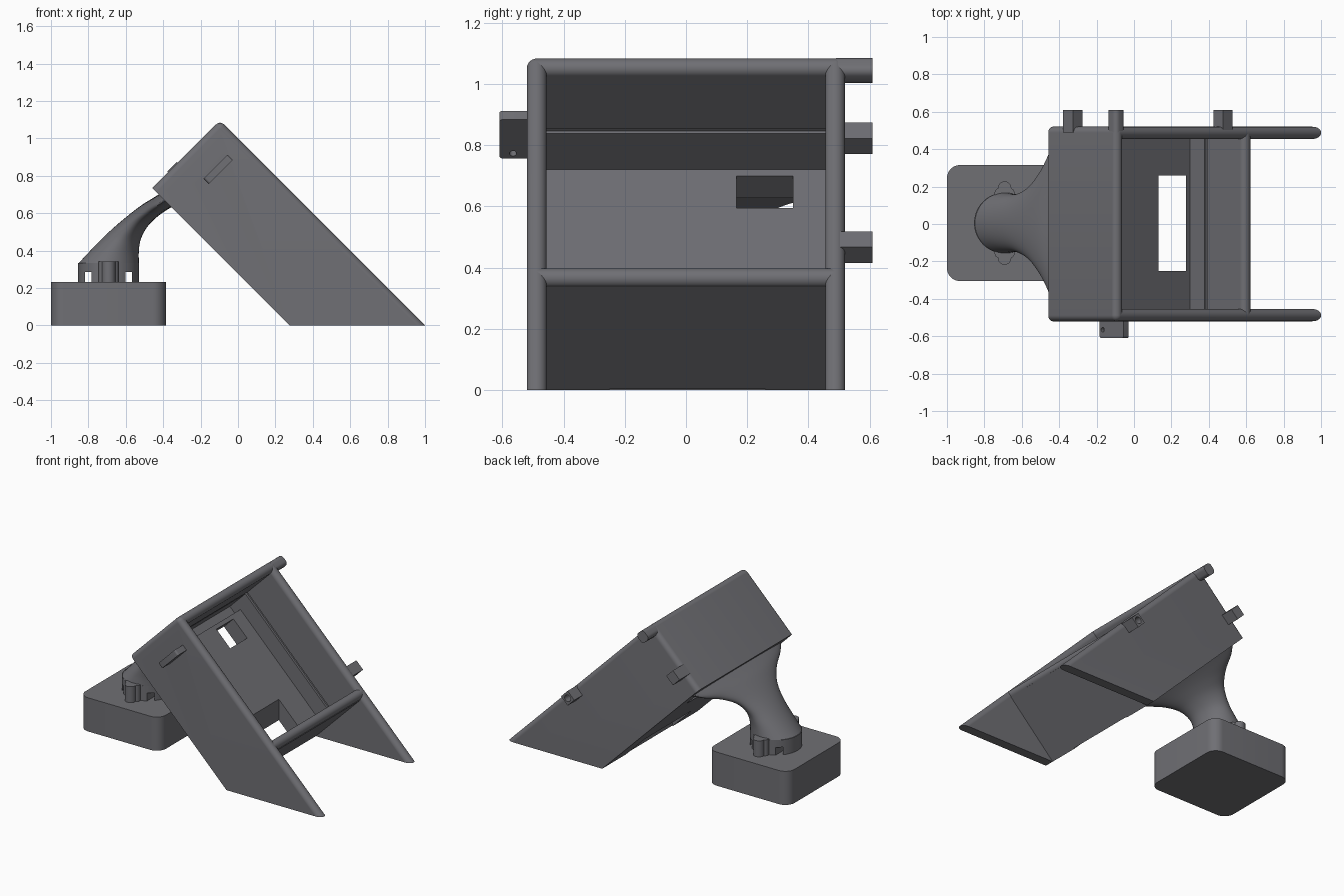
import bpy, bmesh, math
from mathutils import Matrix, Vector

if "Cube" in bpy.data.objects:
    bpy.data.objects.remove(bpy.data.objects["Cube"])

TILT = Matrix.Rotation(math.radians(45), 4, 'Y')   # local (u, y, v) -> world
GREY = bpy.data.materials.new('dark_grey')
GREY.diffuse_color = (.16, .16, .175, 1)
GREY.use_nodes = True
GREY.node_tree.nodes["Principled BSDF"].inputs["Base Color"].default_value = GREY.diffuse_color


def finish(bm, name, mat=None):
    bmesh.ops.recalc_face_normals(bm, faces=bm.faces)
    me = bpy.data.meshes.new(name)
    bm.to_mesh(me)
    bm.free()
    if mat:
        me.transform(mat)
    me.materials.append(GREY)
    ob = bpy.data.objects.new(name, me)
    bpy.context.collection.objects.link(ob)
    return ob


def box(name, lo, hi, mat=None, r=0, axis=2, seg=6):
    """Box between two corners, edges along one axis rounded by r."""
    bm = bmesh.new()
    bmesh.ops.create_cube(bm, size=1)
    for v in bm.verts:
        v.co = Vector([lo[i] + (v.co[i] + .5) * (hi[i] - lo[i]) for i in range(3)])
    if r:
        es = [e for e in bm.edges
              if abs((e.verts[0].co - e.verts[1].co).normalized()[axis]) > .9]
        bmesh.ops.bevel(bm, geom=es, offset=r, segments=seg, profile=.5, affect='EDGES')
    return finish(bm, name, mat)


def rod(name, a, b, r, mat=None, seg=32):
    a, b = Vector(a), Vector(b)
    bm = bmesh.new()
    bmesh.ops.create_cone(bm, cap_ends=True, segments=seg, radius1=r, radius2=r,
                          depth=(b - a).length)
    bm.transform(Matrix.Translation((a + b) / 2)
                 @ (b - a).to_track_quat('Z', 'Y').to_matrix().to_4x4())
    return finish(bm, name, mat)


def cut(ob, cutters):
    """Subtract each cutter; try another solver if one leaves the mesh as it was."""
    bpy.context.view_layer.objects.active = ob
    for c in cutters:
        for solver in ('EXACT', 'MANIFOLD', 'FLOAT'):
            before = sum(p.area for p in ob.data.polygons)
            m = ob.modifiers.new('cut', 'BOOLEAN')
            m.operation, m.solver, m.object = 'DIFFERENCE', solver, c
            bpy.context.view_layer.update()
            bpy.ops.object.modifier_apply(modifier=m.name)
            if abs(sum(p.area for p in ob.data.polygons) - before) > 1e-5:
                break
        bpy.data.objects.remove(c)


def ground():
    return box('ground_cutter', (-3, -3, -3), (3, 3, 0))


# Tilted housing with cavity, panel groove, windows and long side plates
R, V, Y, U0, U1 = .0325, .675, .4875, -.8105, .1585
B, F = .195, .297
housing = box('housing', (-.843, -.52, B), (1.2, .52, V), TILT, r=R)
cut(housing, [
    box('c', (-.778, -.455, F), (.126, .455, 1), TILT),
    box('c', (-.79, -.47, .407), (.138, .47, .428), TILT),
    box('c', (-.778, -.455, .24), (-.721, .455, .35), TILT),
    box('c', (.195, -.455, -1), (2, .455, 2), TILT),
    box('c', (-.693, .165, .1), (-.545, .35, .4), TILT),
    box('c', (.13, -.25, -.5), (.279, .26, .35)),
    rod('c', (-.601, -.7, .516), (-.601, -.4, .516), .043, TILT),
    ground()])

# Rounded front rims
for s, n in ((-1, 'left'), (1, 'right')):
    rim = rod(n + '_side_rim', (U0, s * Y, V), (1.2, s * Y, V), R, TILT)
    cut(rim, [ground()])
    bm = bmesh.new()
    bmesh.ops.create_uvsphere(bm, u_segments=32, v_segments=16, radius=R)
    bm.transform(Matrix.Translation((U0, s * Y, V)))
    finish(bm, n + '_rim_corner', TILT)
for u, n in ((U0, 'top'), (U1, 'bottom')):
    rod(n + '_rim', (u, -Y, V), (u, Y, V), R, TILT)

# Socket tabs on the +y side
for i, (u, v, r) in enumerate(((-.806, .67, .025), (.007, .667, 0), (-.813, .35, 0))):
    h = .036
    tab = box(f'socket_tab_{i + 1}', (u - h, .49, v - h), (u + h, .61, v + h), TILT, r=r, axis=1)
    cut(tab, [rod('c', (u, .545, v), (u, .7, v), .023, TILT)])

# Drilled flange on the -y side
flange = box('drilled_flange', (-.685, -.61, .425), (-.645, -.5, .605), TILT, r=.012, axis=0)
cut(flange, [rod('c', (-.8, -.565, v), (-.5, -.565, v), .012, TILT, 16) for v in (.448, .582)])

# Base block with round recesses
base = box('base_block', (-1, -.305, 0), (-.385, .315, .232), r=.07, seg=10)
cut(base, [rod('c', (x, y, .17), (x, y, .4), r)
           for x, y, r in ((-.895, .21, .045), (-.93, .005, .027), (-.5, .11, .025))])

# Slotted foot ring
CX, CY = -.692, .005
foot = rod('neck_foot', (CX, CY, .225), (CX, CY, .335), .163, seg=64)
cut(foot, [box('c', (x, -1, .2), (x + .035, 1, .285)) for x in (-.818, -.602)])

# Screw lugs either side of the foot
for s, n in ((-1, 'front'), (1, 'back')):
    y = CY + s * .187
    web = box(n + '_lug_web', (CX - .053, min(y, CY + s * .13), .23),
              (CX + .053, max(y, CY + s * .13), .342), r=.025)
    lug = rod(n + '_lug', (CX, y, .23), (CX, y, .342), .036)
    for o in (web, lug):
        cut(o, [rod('c', (CX, y, .26), (CX, y, .5), .017, seg=24)])

# Curved neck lofted from the round foot to a wide flare
sections = [(-.855, .33, -.53, .33, .163), (-.78, .41, -.53, .40, .155),
            (-.69, .50, -.52, .46, .16), (-.60, .578, -.49, .52, .205),
            (-.52, .64, -.45, .565, .30), (-.46, .678, -.40, .605, .42),
            (-.40, .715, -.335, .645, .51)]


def spline(t):
    i = min(int(t), len(sections) - 2)
    f = t - i
    p = [sections[max(0, min(len(sections) - 1, i + k))] for k in (-1, 0, 1, 2)]
    return [.5 * (2 * b + (c - a) * f + (2 * a - 5 * b + 4 * c - d) * f * f
                  + (3 * b - a - 3 * c + d) * f ** 3) for a, b, c, d in zip(*p)]


bm = bmesh.new()
rings, N = [], 48
for k in range(31):
    lx, lz, rx, rz, w = spline(k / 5)
    ring = []
    for j in range(N):
        a = 2 * math.pi * j / N
        c = .5 + .5 * math.cos(a)
        ring.append(bm.verts.new((lx + (rx - lx) * c, CY + w * math.sin(a), lz + (rz - lz) * c)))
    rings.append(ring)
for p, q in zip(rings, rings[1:]):
    for j in range(N):
        bm.faces.new((p[j], p[(j + 1) % N], q[(j + 1) % N], q[j]))
bm.faces.new(rings[0])
bm.faces.new(rings[-1])
neck = finish(bm, 'curved_neck')
# keep the flare out of the housing cavity
cut(neck, [box('c', (-2, -2, .22), (2, 2, 2), TILT)])

# Smooth rounded surfaces, keep hard edges
bpy.ops.object.select_all(action='DESELECT')
for o in bpy.context.collection.objects:
    o.select_set(True)
bpy.context.view_layer.objects.active = housing
bpy.ops.object.shade_smooth_by_angle(angle=math.radians(30))
